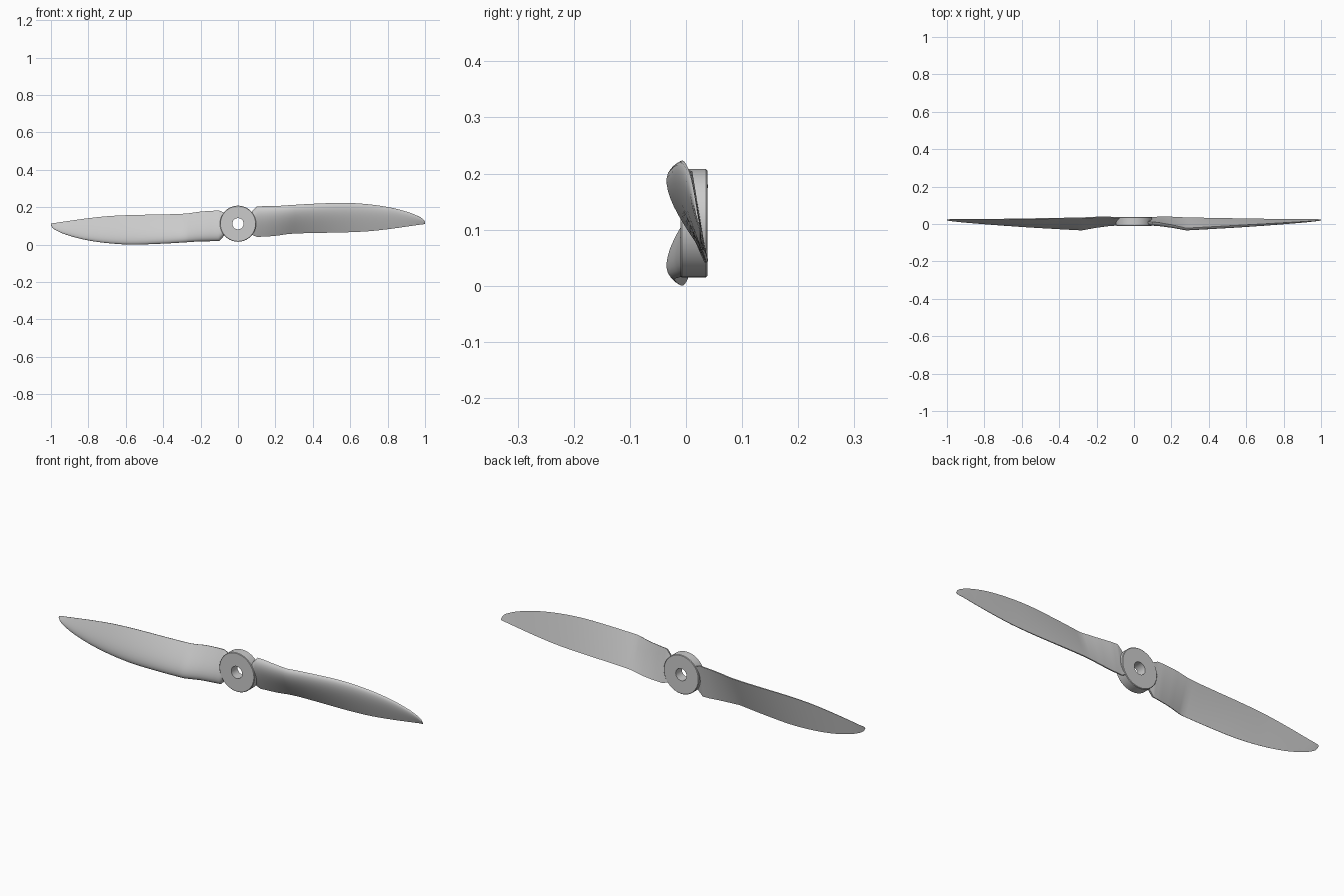
import bpy, bmesh, math

if "Cube" in bpy.data.objects:
    bpy.data.objects.remove(bpy.data.objects["Cube"])

ZC = 0.1115  # height of the hub axis

# Blade stations: x, z_lead, z_trail, y_lead, y_trail, thickness
STATIONS = [
    (0.060, 0.155, 0.075, 0.014, 0.036, 0.022),
    (0.078, 0.180, 0.052, 0.013, 0.037, 0.025),
    (0.100, 0.204, 0.042, 0.011, 0.038, 0.027),
    (0.130, 0.205, 0.043, 0.008, 0.039, 0.027),
    (0.200, 0.206, 0.048, -0.004, 0.039, 0.026),
    (0.280, 0.211, 0.059, -0.022, 0.035, 0.025),
    (0.400, 0.218, 0.063, -0.0155, 0.033, 0.023),
    (0.570, 0.223, 0.066, -0.006, 0.030, 0.020),
    (0.700, 0.215, 0.072, 0.001, 0.028, 0.016),
    (0.820, 0.197, 0.085, 0.008, 0.027, 0.012),
    (0.920, 0.170, 0.099, 0.014, 0.026, 0.008),
    (0.975, 0.146, 0.107, 0.018, 0.026, 0.005),
    (0.992, 0.133, 0.109, 0.020, 0.025, 0.004),
    (1.000, 0.120, 0.111, 0.022, 0.025, 0.003),
]


def slope(i, k):
    a, b = STATIONS[max(i - 1, 0)], STATIONS[min(i + 1, len(STATIONS) - 1)]
    return (b[k] - a[k]) / (b[0] - a[0])


def sample(i, t):
    """Outline (z) is smooth between stations, twist and thickness are straight."""
    a, b = STATIONS[i], STATIONS[i + 1]
    h = b[0] - a[0]
    out = [a[k] + (b[k] - a[k]) * t for k in range(6)]
    if i >= 3:
        for k in (1, 2):
            out[k] = ((2*t**3 - 3*t**2 + 1) * a[k] + (t**3 - 2*t**2 + t) * h * slope(i, k)
                      + (3*t**2 - 2*t**3) * b[k] + (t**3 - t**2) * h * slope(i + 1, k))
    return out


def section(x, zl, zt, yl, yt, th, n=16):
    """Flat-backed aerofoil, bulging to the front."""
    dy, dz = yt - yl, zt - zl
    length = math.hypot(dy, dz)
    ny, nz = dz / length, -dy / length
    front, back = [], []
    for j in range(n + 1):
        t = (1 - math.cos(math.pi * j / n)) / 2
        p = (2.969*t**.5 - 1.26*t - 3.516*t**2 + 2.843*t**3 - 0.85*t**4)
        d = th * p
        y, z = yl + dy * t, zl + dz * t
        front.append((x, y + ny * d, z + nz * d))
        back.append((x, y, z))
    return front + back[-1:0:-1]


def finish(bm, name, angle):
    bmesh.ops.recalc_face_normals(bm, faces=bm.faces)
    me = bpy.data.meshes.new(name)
    bm.to_mesh(me)
    bm.free()
    ob = bpy.data.objects.new(name, me)
    bpy.context.collection.objects.link(ob)
    bpy.ops.object.select_all(action='DESELECT')
    ob.select_set(True)
    bpy.context.view_layer.objects.active = ob
    bpy.ops.object.shade_smooth_by_angle(angle=math.radians(angle))
    return ob


def bridge(bm, a, b):
    for j in range(len(a)):
        k = (j + 1) % len(a)
        bm.faces.new((a[j], a[k], b[k], b[j]))


def blade(name, s):
    # s = -1 turns the blade half a turn about the hub axis
    bm = bmesh.new()
    rows = [sample(i, t / 5) for i in range(len(STATIONS) - 1) for t in range(5)]
    rows.append(STATIONS[-1])
    rings = [[bm.verts.new((s * x, y, ZC + s * (z - ZC))) for x, y, z in section(*r)]
             for r in rows]
    for a, b in zip(rings, rings[1:]):
        bridge(bm, a, b)
    bm.faces.new(rings[0])
    bm.faces.new(rings[-1])
    return finish(bm, name, 35)


blade("right_blade", 1)
blade("left_blade", -1)

# Hub: lathed ring with a shaft hole and small chamfers
profile = [(0.030, -0.010), (0.094, -0.010), (0.0965, -0.0075),
           (0.0965, 0.0355), (0.094, 0.038), (0.030, 0.038)]
bm = bmesh.new()
N = 64
loops = [[bm.verts.new((r * math.cos(2*math.pi*j/N), y, ZC + r * math.sin(2*math.pi*j/N)))
          for j in range(N)] for r, y in profile]
for i in range(len(loops)):
    bridge(bm, loops[i], loops[(i + 1) % len(loops)])
finish(bm, "hub", 30)
